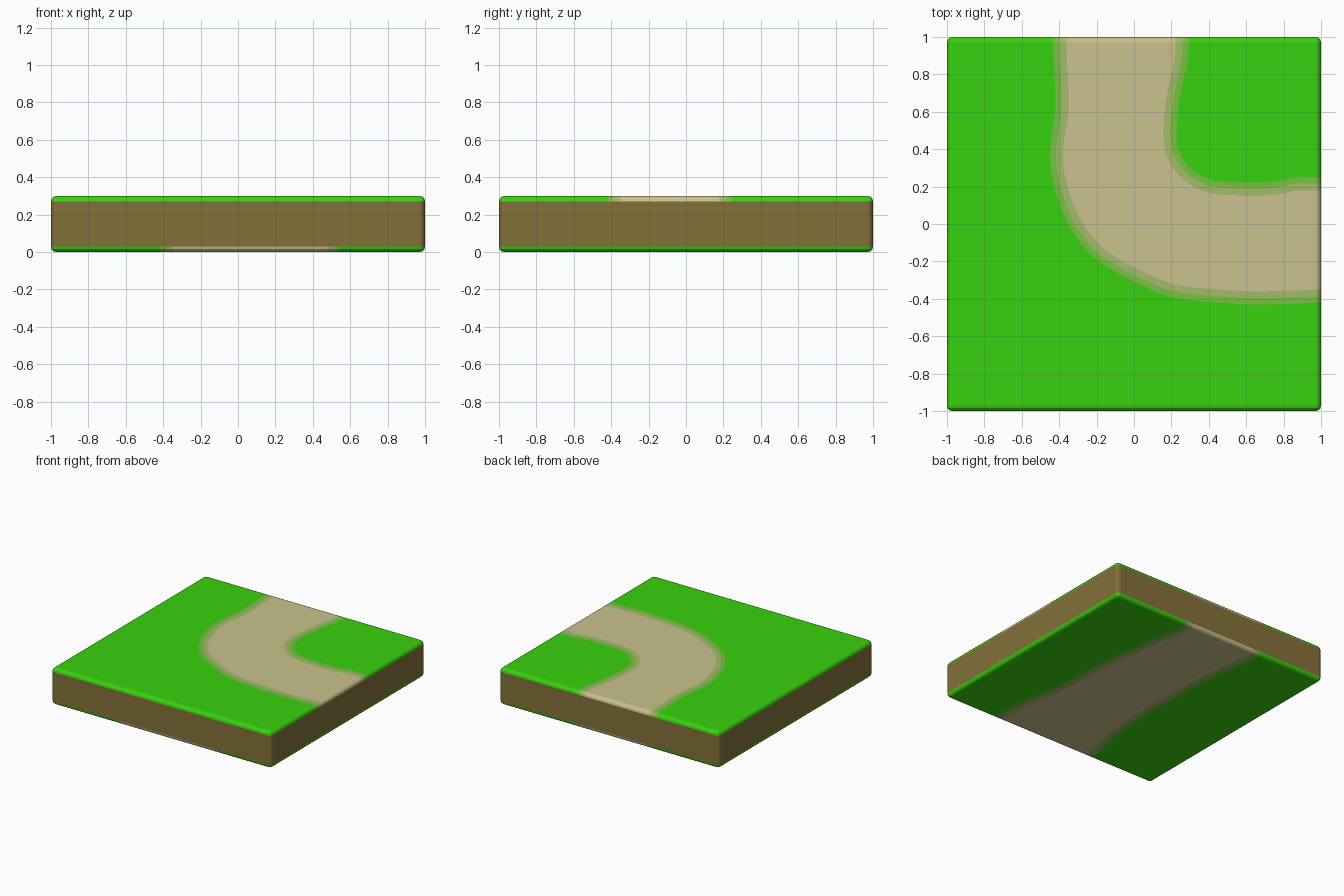
import bpy, bmesh
from mathutils import Vector

if "Cube" in bpy.data.objects:
    bpy.data.objects.remove(bpy.data.objects["Cube"])

H, R = 0.30, 0.03  # slab height, edge rounding


def srgb(r, g, b):
    lin = lambda c: c / 12.92 if c <= 0.04045 else ((c + 0.055) / 1.055) ** 2.4
    return tuple(lin(c / 255) for c in (r, g, b)) + (1,)


COLOURS = [("grass green", (57, 210, 14)), ("earth brown", (132, 113, 58)),
           ("path rim outer", (121, 193, 67)), ("path rim inner", (162, 188, 107)),
           ("path sand", (203, 194, 142))]


def smooth(points, steps=4):
    """Catmull-Rom curve through the given 2D points."""
    p = [Vector(q) for q in points]
    p = [2 * p[0] - p[1]] + p + [2 * p[-1] - p[-2]]
    out = []
    for a, b, c, d in zip(p, p[1:], p[2:], p[3:]):
        for i in range(steps):
            t = i / steps
            out.append(0.5 * (2 * b + (c - a) * t + (2 * a - 5 * b + 4 * c - d) * t * t
                              + (3 * b - a - 3 * c + d) * t ** 3))
    return out + [p[-2]]


def offset(line, dist):
    """Shift a line to its left by dist."""
    out = []
    for i, p in enumerate(line):
        d = (line[min(i + 1, len(line) - 1)] - line[max(i - 1, 0)]).normalized()
        out.append(p + Vector((-d.y, d.x)) * dist)
    return out


def inside(pt, poly):
    hit = False
    for a, b in zip(poly, poly[1:] + poly[:1]):
        if (a.y > pt.y) != (b.y > pt.y) and pt.x < a.x + (pt.y - a.y) * (b.x - a.x) / (b.y - a.y):
            hit = not hit
    return hit


def cut(bm, line, side):
    """Cut a line into the faces that look up (side 1) or down (side -1)."""
    for a, b in zip(line, line[1:]):
        lo = Vector((min(a.x, b.x), min(a.y, b.y)))
        hi = Vector((max(a.x, b.x), max(a.y, b.y)))
        faces = []
        for f in bm.faces:
            if f.normal.z * side < 0.05:
                continue
            xs = [v.co.x for v in f.verts]
            ys = [v.co.y for v in f.verts]
            if (min(xs) <= hi.x + 1e-4 and max(xs) >= lo.x - 1e-4
                    and min(ys) <= hi.y + 1e-4 and max(ys) >= lo.y - 1e-4):
                faces.append(f)
        if not faces:
            continue
        geom = set(faces)
        for f in faces:
            geom.update(f.edges)
            geom.update(f.verts)
        d = b - a
        bmesh.ops.bisect_plane(bm, geom=list(geom), dist=1e-5, plane_co=(a.x, a.y, 0),
                               plane_no=Vector((-d.y, d.x, 0)).normalized())
        bm.normal_update()


# Rounded slab
bm = bmesh.new()
bmesh.ops.create_cube(bm, size=1)
for v in bm.verts:
    v.co = (v.co.x * 2, v.co.y * 2, (v.co.z + 0.5) * H)
bmesh.ops.bevel(bm, geom=bm.edges[:], offset=R, segments=3, profile=0.5, affect='EDGES')
bm.normal_update()

# Path borders: curved path on top, nearly straight one underneath
top_left = smooth([(-.43, 1.1), (-.43, .9), (-.42, .62), (-.45, .38), (-.42, .17), (-.33, -.04),
                   (-.2, -.19), (0, -.31), (.2, -.39), (.45, -.42), (.7, -.43), (1.1, -.415)])
top_right = smooth([(.29, 1.1), (.29, .9), (.245, .68), (.228, .5), (.24, .39), (.3, .3),
                    (.4, .24), (.5, .225), (.74, .225), (.88, .25), (1.1, .24)])
low_left = smooth([(-.4, 1.1), (-.395, .9), (-.345, .5), (-.33, .2), (-.32, -.2),
                   (-.35, -.6), (-.41, -.88), (-.42, -1.1)])
low_right = smooth([(.33, 1.1), (.34, .85), (.38, .64), (.44, .2), (.47, -.3),
                    (.53, -.7), (.55, -1.1)])

# Nested regions, each rim narrower than the last
regions = {1: [], -1: []}
for side, left, right in ((1, top_left, top_right), (-1, low_left, low_right)):
    for mat, inset in ((2, 0), (3, .033), (4, .07)):
        l, r = offset(left, inset), offset(right, -inset)
        cut(bm, l, side)
        cut(bm, r, side)
        regions[side].append((mat, l + r[::-1]))

# Colour by height and by path region
for f in bm.faces:
    c = f.calc_center_median()
    if abs(f.normal.z) < 0.05:
        f.material_index = 1
        continue
    f.material_index = 0
    for mat, poly in regions[1 if f.normal.z > 0 else -1]:
        if inside(c.xy, poly):
            f.material_index = mat

mesh = bpy.data.meshes.new("path_tile")
bm.to_mesh(mesh)
bm.free()
for name, rgb in COLOURS:
    m = bpy.data.materials.new(name)
    m.diffuse_color = srgb(*rgb)
    m.use_nodes = True
    m.node_tree.nodes["Principled BSDF"].inputs["Base Color"].default_value = m.diffuse_color
    mesh.materials.append(m)
bpy.context.collection.objects.link(bpy.data.objects.new("path_tile", mesh))
